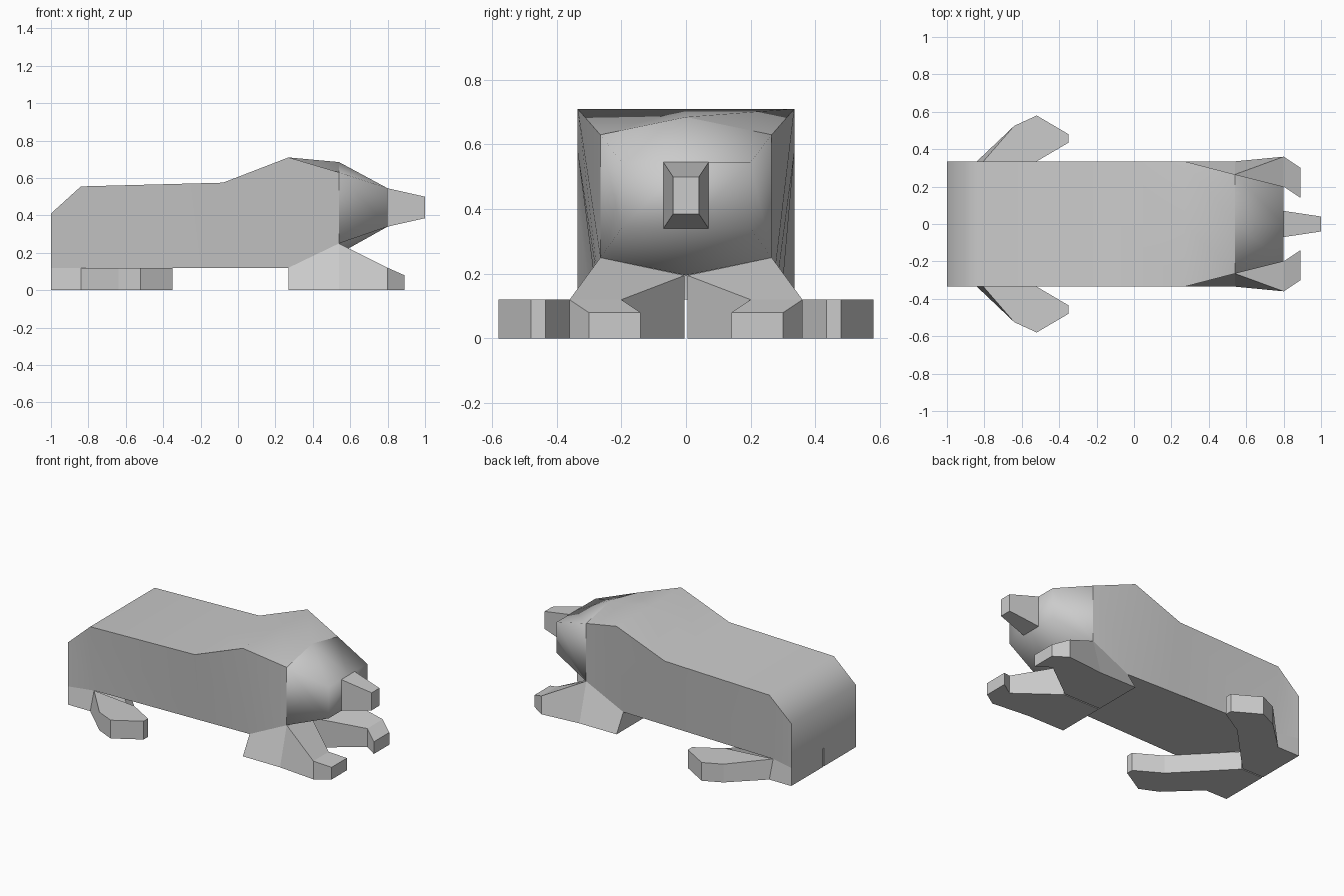
import bpy, bmesh, math

if "Cube" in bpy.data.objects:
    bpy.data.objects.remove(bpy.data.objects["Cube"])


def finish(name, bm, smooth_angle=0):
    bmesh.ops.recalc_face_normals(bm, faces=bm.faces)
    for f in bm.faces:
        f.smooth = smooth_angle > 0
    me = bpy.data.meshes.new(name)
    bm.to_mesh(me)
    bm.free()
    if smooth_angle:
        me.set_sharp_from_angle(angle=math.radians(smooth_angle))
    ob = bpy.data.objects.new(name, me)
    bpy.context.collection.objects.link(ob)
    return ob


def loft(name, sections, cap_start=True, cap_end=True, smooth=0, bottom=True):
    """Sections: x, bottom/top half width, side bottom/top z, centre bottom/top z."""
    bm = bmesh.new()
    rings = []
    for x, wb, wt, b, t, cb, ct in sections:
        pts = [(0, cb), (wb, b), (wt, t), (0, ct), (-wt, t), (-wb, b)]
        rings.append([bm.verts.new((x, y, z)) for y, z in pts])
    for r, s in zip(rings, rings[1:]):
        for i in range(6):
            j = (i + 1) % 6
            if bottom or 0 < i < 5:
                bm.faces.new((r[i], r[j], s[j], s[i]))
    if cap_start:
        bm.faces.new(rings[0])
    if cap_end:
        bm.faces.new(rings[-1])
    return finish(name, bm, smooth)


def leg_pair(name, outer, inner, tops):
    """Each station: (floor x, floor y, top x, top y, top z); mirrored over y = 0.
    tops: exposed top faces as (outer indices, inner indices)."""
    bm = bmesh.new()

    def chain(pts):
        low = [bm.verts.new((p[0], p[1], 0)) for p in pts]
        top = [bm.verts.new(p[2:]) for p in pts]
        return low, top
    ol, ot = chain(outer)
    il, it = chain(inner)
    for i in range(len(outer) - 1):
        j = i + 1
        bm.faces.new((ol[i], ol[j], il[j], il[i]))
        bm.faces.new((ol[i], ol[j], ot[j], ot[i]))
        bm.faces.new((il[i], il[j], it[j], it[i]))
    for k in (0, -1):
        bm.faces.new((ol[k], il[k], it[k], ot[k]))
    for o, n in tops:
        bm.faces.new([ot[k] for k in o] + [it[k] for k in n])
    ob = finish(name, bm)
    m = ob.modifiers.new("mirror", 'MIRROR')
    m.use_axis = (False, True, False)
    return ob


def straight(x, y, z=0.12):
    return (x, y, x, y, z)


# Body narrowing to the belly, open underneath where the legs grow out
neck = (0.54, 0.265, 0.265, 0.25, 0.63, 0.195, 0.685)
loft("body", [(-1, 0.335, 0.335, 0.12, 0.41, 0.12, 0.41),
              (-0.84, 0.295, 0.335, 0.12, 0.555, 0.12, 0.555),
              (-0.08, 0.275, 0.335, 0.12, 0.575, 0.12, 0.575),
              (0.27, 0.265, 0.335, 0.12, 0.71, 0.12, 0.71),
              neck], cap_end=False, smooth=50, bottom=False)

# Belly between the legs
bm = bmesh.new()
half = [(0.27, 0.265), (-0.08, 0.275), (-0.57, 0.287), (-0.67, 0.18)]
outline = half + [(-0.84, 0)] + [(x, -y) for x, y in reversed(half)]
bm.faces.new([bm.verts.new((x, y, 0.12)) for x, y in outline])
bmesh.ops.triangulate(bm, faces=bm.faces)
finish("belly", bm)

# Smooth head and square snout
loft("head", [neck, (0.8, 0.2, 0.2, 0.34, 0.545, 0.34, 0.545)],
     cap_start=False, smooth=180)
loft("snout", [(0.8, 0.07, 0.07, 0.34, 0.545, 0.34, 0.545),
               (1.0, 0.04, 0.04, 0.385, 0.5, 0.385, 0.5)], cap_start=False)

# Front legs with paws turned in, parted by a narrow slit
gap = 0.004
leg_pair("front_legs",
         [(0.27, 0.335, 0.27, 0.265, 0.12), (0.54, 0.335, 0.54, 0.265, 0.25),
          straight(0.8, 0.36), straight(0.89, 0.3, 0.08)],
         [straight(0.27, gap), straight(0.54, gap, 0.195),
          straight(0.8, 0.2), straight(0.89, 0.14, 0.08)],
         [((1, 2), (2, 1)), ((2, 3), (3, 2))])

# Hind legs, flat and splayed out from the rump
leg_pair("hind_legs",
         [straight(-1, 0.335), (-0.84, 0.335, -0.84, 0.295, 0.12),
          straight(-0.64, 0.525), straight(-0.52, 0.58), straight(-0.35, 0.48)],
         [straight(-1, gap), straight(-0.84, gap), straight(-0.67, 0.18),
          straight(-0.52, 0.335), straight(-0.35, 0.435)],
         [((1, 2, 3, 4), (4, 3))])
